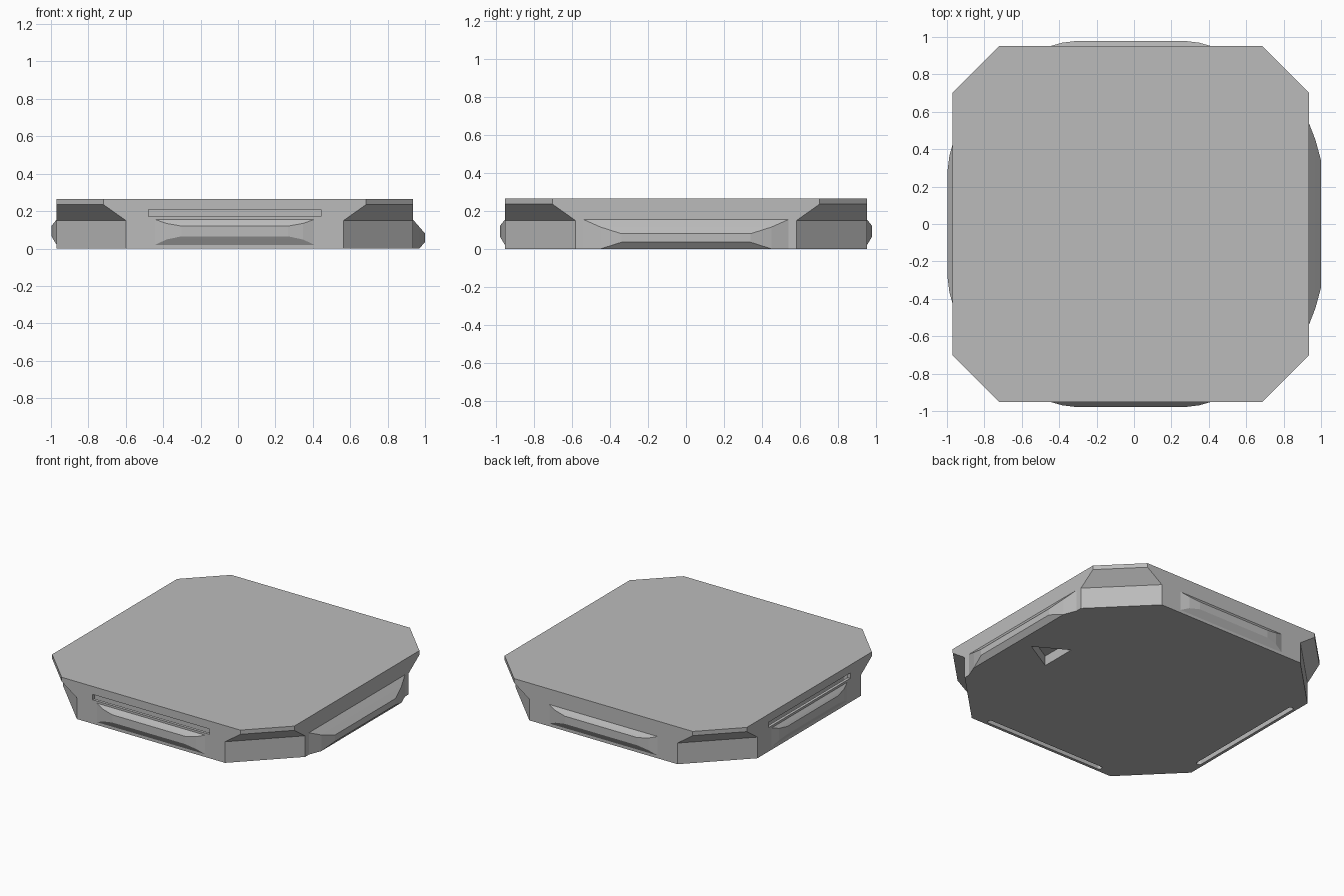
import bpy, bmesh
from math import radians
from mathutils import Matrix, Vector

cube = bpy.data.objects.get("Cube")
if cube:
    bpy.data.objects.remove(cube, do_unlink=True)

HALF = 0.9525                                   # half width of the tile
CENTRE = Matrix.Translation((-0.0175, 0, 0))
SPRING_SIDES = {"front": 0, "back": 180, "right": -90}

grey = bpy.data.materials.new("plain grey")
grey.use_nodes = True
grey.diffuse_color = (0.5, 0.5, 0.5, 1)
grey.node_tree.nodes["Principled BSDF"].inputs["Base Color"].default_value = (0.5, 0.5, 0.5, 1)


def finish(name, bm, angle=0):
    """Turn a mesh drawn for the front side to the wanted side."""
    bm.transform(CENTRE @ Matrix.Rotation(radians(angle), 4, "Z"))
    bmesh.ops.recalc_face_normals(bm, faces=bm.faces)
    mesh = bpy.data.meshes.new(name)
    bm.to_mesh(mesh)
    bm.free()
    mesh.materials.append(grey)
    obj = bpy.data.objects.new(name, mesh)
    bpy.context.collection.objects.link(obj)
    return obj


def box(name, low, high, angle, rounding=0):
    low, high = Vector(low), Vector(high)
    bm = bmesh.new()
    bmesh.ops.create_cube(bm, size=1)
    bmesh.ops.scale(bm, vec=high - low, verts=bm.verts)
    bmesh.ops.translate(bm, vec=(low + high) / 2, verts=bm.verts)
    if rounding:
        upright = [e for e in bm.edges if abs(e.verts[0].co.z - e.verts[1].co.z) > 0.01]
        bmesh.ops.bevel(bm, geom=upright, offset=rounding, segments=4,
                        profile=0.5, affect="EDGES")
    return finish(name, bm, angle)


def hull(name, points, angle):
    """Convex block from (half length, distance out, height), mirrored lengthways."""
    bm = bmesh.new()
    for u, out, z in points:
        for s in (-1, 1):
            bm.verts.new((s * u, -HALF - out, z))
    bmesh.ops.convex_hull(bm, input=bm.verts)
    return finish(name, bm, angle)


def cut(target, cutter):
    mod = target.modifiers.new("cut", "BOOLEAN")
    mod.operation = "DIFFERENCE"
    mod.solver = "EXACT"
    mod.object = cutter
    bpy.context.view_layer.objects.active = target
    bpy.ops.object.modifier_apply(modifier=mod.name)
    bpy.data.objects.remove(cutter, do_unlink=True)


# Tile body: stacked octagons, corners cut deeper towards the bottom
bm = bmesh.new()
rings = []
for z, chamfer in ((0, 0.37), (0.15, 0.37), (0.235, 0.25), (0.265, 0.25)):
    k = HALF - chamfer
    outline = []
    for sx, sy in ((1, 1), (-1, 1), (-1, -1), (1, -1)):
        pair = [(sx * HALF, sy * k), (sx * k, sy * HALF)]
        outline += pair if sx == sy else pair[::-1]
    rings.append([bm.verts.new((x, y, z)) for x, y in outline])
for lower, upper in zip(rings, rings[1:]):
    for i in range(8):
        j = (i + 1) % 8
        bm.faces.new((lower[i], lower[j], upper[j], upper[i]))
bm.faces.new(rings[0][::-1])
bm.faces.new(rings[-1])
body = finish("tile_body", bm)

# Three spring sides: slots free a thin leaf that carries a catch
for side, angle in SPRING_SIDES.items():
    cut(body, box("side_slot", (-0.46, -1.1, 0.17), (0.46, -0.9, 0.208), angle))
    cut(body, box("bottom_slot", (-0.475, -0.932, -0.1), (0.475, -0.897, 0.205),
                  angle, 0.016))
    hull(side + "_catch", [
        (0.425, -0.01, 0.155), (0.425, -0.01, 0.02),
        (0.425, 0, 0.155), (0.425, 0, 0.02),
        (0.365, 0.017, 0.134), (0.365, 0.017, 0.048),
        (0.285, 0.027, 0.12), (0.285, 0.027, 0.065)], angle)

# Left side: one large fixed lip
hull("left_lip", [
    (0.54, -0.01, 0.155), (0.54, -0.01, 0),
    (0.54, 0, 0.155), (0.54, 0, 0),
    (0.45, 0.035, 0.115), (0.45, 0.035, 0),
    (0.34, 0.065, 0.08), (0.34, 0.065, 0.035)], 90)

# Triangular direction mark sunk into the underside
bm = bmesh.new()
base = [bm.verts.new(p) for p in ((0.88, 0, -0.1), (0.655, 0.13, -0.1), (0.655, -0.13, -0.1))]
face = bm.faces.new(base)
top = bmesh.ops.extrude_face_region(bm, geom=[face])["geom"]
bmesh.ops.translate(bm, vec=(0, 0, 0.17),
                    verts=[v for v in top if isinstance(v, bmesh.types.BMVert)])
cut(body, finish("arrow_mark", bm))
